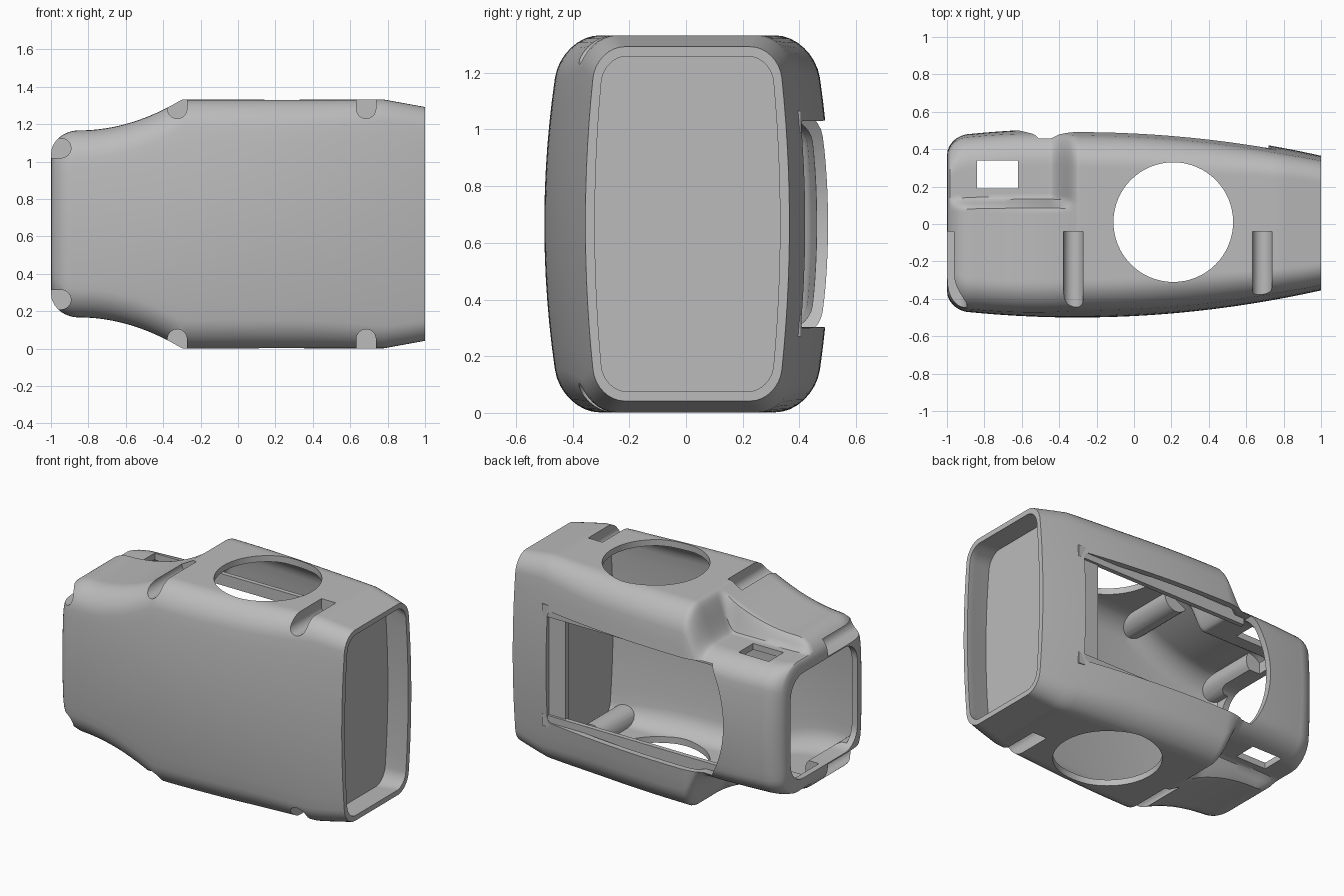
import bpy, bmesh, math
from mathutils import Vector

if "Cube" in bpy.data.objects:
    bpy.data.objects.remove(bpy.data.objects["Cube"])

MID = 0.667  # height of the horizontal symmetry plane

grey = bpy.data.materials.new("housing_grey")
grey.use_nodes = True
grey.diffuse_color = (0.5, 0.5, 0.5, 1)
grey.node_tree.nodes["Principled BSDF"].inputs["Base Color"].default_value = (0.5, 0.5, 0.5, 1)


def make(name, bm):
    bmesh.ops.recalc_face_normals(bm, faces=bm.faces)
    mesh = bpy.data.meshes.new(name)
    bm.to_mesh(mesh)
    bm.free()
    mesh.materials.append(grey)
    ob = bpy.data.objects.new(name, mesh)
    bpy.context.collection.objects.link(ob)
    return ob


def smooth(a, b, v):
    u = min(1, max(0, (v - a) / (b - a)))
    return u * u * (3 - 2 * u)


def round_end(start, x):
    return math.sqrt(max(0, 1 - ((start - x) / (start + 1)) ** 2))


# Half height, half width and scooped half height along the length
def half_height(x):
    if x < -0.85:
        return 0.37 + 0.13 * round_end(-0.85, x)
    if x < -0.3:
        return 0.5 + 0.165 * ((x + 0.85) / 0.55) ** 2
    return 0.665 - 0.04 * max(0, min(x, 1) - 0.78) / 0.22


def half_width(x):
    if x < -0.87:
        return 0.36 + 0.117 * round_end(-0.87, x)
    return 0.505 - 0.0858 * (min(x, 1) + 0.3) ** 2


def scoop_height(x):
    h = half_height(x)
    low = min(h, 0.425)
    return low + (h - low) * smooth(-0.45, -0.31, x)


def rounded_rect(a, b, r, n=8, side=40):
    pts = []
    corners = [(a - r, b - r), (r - a, b - r), (r - a, r - b), (a - r, r - b)]
    for i, (cx, cy) in enumerate(corners):
        for k in range(n + 1):
            t = math.pi / 2 * (i + k / n)
            pts.append((cx + r * math.cos(t), cy + r * math.sin(t)))
        nx, ny = corners[(i + 1) % 4]
        t = math.pi / 2 * (i + 1)
        count = side if i % 2 == 0 else side // 3
        for k in range(1, count):
            u = k / count
            pts.append((cx + (nx - cx) * u + r * math.cos(t), cy + (ny - cy) * u + r * math.sin(t)))
    return pts


# Barrel-sided rounded section, scooped on the rear half of the neck
def section(x, inset):
    h, w = half_height(x) - inset, half_width(x) - inset
    drop = (scoop_height(x) - inset) / h
    r = 0.15 - 0.04 * smooth(0.3, 1, x) - inset * 0.6
    pts = []
    for y, z in rounded_rect(w, h, r):
        s = smooth(0.08 - inset, 0.15 - inset, y)
        pts.append(Vector((x, 0.005 + y * (1 - 0.28 * z * z), MID + z * (1 + (drop - 1) * s))))
    return pts


def loft(name, x0, x1, inset):
    bm = bmesh.new()
    xs = [x0]
    while xs[-1] < x1 - 0.001:
        x = xs[-1]
        step = 0.004 if x < -0.98 else 0.012 if x < -0.26 else 0.04
        xs.append(min(x1, x + step))
    rings = [[bm.verts.new(p) for p in section(x, inset)] for x in xs]
    for a, b in zip(rings, rings[1:]):
        for i in range(len(a)):
            j = (i + 1) % len(a)
            bm.faces.new((a[i], a[j], b[j], b[i]))
    bm.faces.new(rings[0])
    bm.faces.new(rings[-1])
    return make(name, bm)


def prism(name, outline, depth):
    bm = bmesh.new()
    face = bm.faces.new([bm.verts.new(p) for p in outline])
    moved = bmesh.ops.extrude_face_region(bm, geom=[face])["geom"]
    bmesh.ops.translate(bm, vec=depth, verts=[v for v in moved if isinstance(v, bmesh.types.BMVert)])
    return make(name, bm)


def box(name, x, y, z):
    return prism(name, [(x[0], y[0], z[0]), (x[1], y[0], z[0]), (x[1], y[1], z[0]), (x[0], y[1], z[0])],
                 (0, 0, z[1] - z[0]))


def cut(ob, cutter):
    mod = ob.modifiers.new("cut", "BOOLEAN")
    mod.operation, mod.solver, mod.object = "DIFFERENCE", "EXACT", cutter
    bpy.context.view_layer.objects.active = ob
    bpy.ops.object.modifier_apply(modifier=mod.name)
    bpy.data.objects.remove(cutter)


# U-shaped slot running in from the front, open along the given angle
def slot(x, z, angle, r, y_end):
    out = [(x + r * math.cos(angle + math.pi / 2 + math.pi * k / 12), -0.7,
            z + r * math.sin(angle + math.pi / 2 + math.pi * k / 12)) for k in range(13)]
    away = Vector((math.cos(angle), 0, math.sin(angle))) * 0.3
    out += [Vector(out[-1]) + away, Vector(out[0]) + away]
    return prism("slot_cutter", out, (0, y_end + 0.7, 0))


slots = []
for sign in (1, -1):
    for x, dz, angle in ((-0.325, 0.615, math.pi / 2), (0.685, 0.615, math.pi / 2), (-0.945, 0.405, math.pi)):
        slots.append((x, MID + sign * dz, sign * angle))

# Shell: outer body minus the main cavity and the shallow end tray
housing = loft("housing", -1, 1, 0)
cavity = loft("cavity", -0.96, 0.78, 0.04)
for s in slots:
    cut(cavity, slot(*s, 0.085, -0.005))
cut(housing, cavity)
cut(housing, loft("tray", 0.83, 1.05, 0.035))
for s in slots:
    cut(housing, slot(*s, 0.052, -0.04))

# Open narrow end
cut(housing, prism("end_opening", [(-1.1, y, MID + z) for y, z in rounded_rect(0.345, 0.345, 0.13, 8, 2)],
                   (0.25, 0, 0)))

# Rear window with a bowed end
window = [(0.72, 0.33), (0.72, 1.0), (0.711, 1.021), (0.69, 1.03)]
window += [(0.04 - 0.66 * math.cos(t), MID + 0.66 * math.sin(t))
           for t in [0.585 - 1.17 * k / 20 for k in range(21)]]
window += [(0.69, 0.3), (0.711, 0.309)]
cut(housing, prism("window_cutter", [(x, 0.28, z) for x, z in window], (0, 0.5, 0)))

# Round hole and small square hole through top and bottom
circle = [(0.21 + 0.32 * math.cos(math.tau * k / 64), 0.01 + 0.32 * math.sin(math.tau * k / 64), -0.2)
          for k in range(64)]
cut(housing, prism("round_cutter", circle, (0, 0, 2)))
cut(housing, box("square_cutter", (-0.84, -0.62), (0.19, 0.34), (-0.2, 1.8)))

# Ledges behind the window edges
parts = [housing]
for name, z in (("lower_rail", (0.27, 0.345)), ("upper_rail", (0.99, 1.065))):
    parts.append(box(name, (-0.5, 0.76), (0.375, 0.405), z))
parts.append(box("window_ledge", (0.6, 0.76), (0.36, 0.39), (0.28, 1.055)))

bpy.ops.object.select_all(action="DESELECT")
for ob in parts:
    ob.select_set(True)
bpy.context.view_layer.objects.active = housing
bpy.ops.object.shade_smooth_by_angle(angle=math.radians(32))
